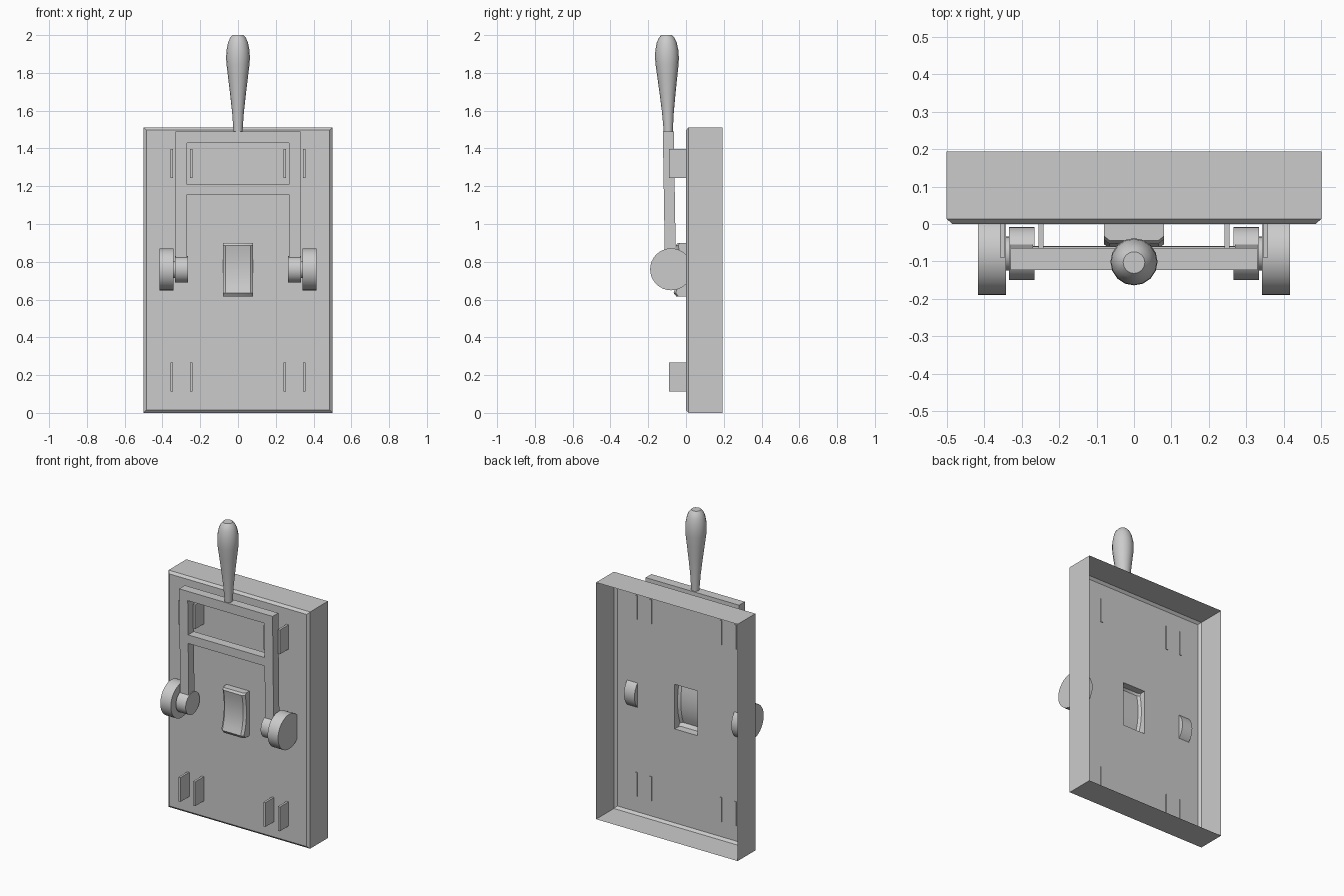
import bpy, bmesh, math
from mathutils import Matrix, Vector

if "Cube" in bpy.data.objects:
    bpy.data.objects.remove(bpy.data.objects["Cube"])


def finish(name, bm, smooth=False, recalc=True):
    if recalc:
        bmesh.ops.recalc_face_normals(bm, faces=bm.faces[:])
    me = bpy.data.meshes.new(name)
    bm.to_mesh(me)
    bm.free()
    ob = bpy.data.objects.new(name, me)
    bpy.context.scene.collection.objects.link(ob)
    if smooth:
        bpy.ops.object.select_all(action='DESELECT')
        ob.select_set(True)
        bpy.context.view_layer.objects.active = ob
        bpy.ops.object.shade_smooth_by_angle(angle=math.radians(35))
    return ob


def loop_rect(bm, hx, z0, z1, y):
    return [bm.verts.new((x, y, z)) for x, z in
            ((-hx, z0), (hx, z0), (hx, z1), (-hx, z1))]


def bridge(bm, a, b, closed=True):
    n = len(a)
    for i in range(n if closed else n - 1):
        j = (i + 1) % n
        bm.faces.new((a[i], a[j], b[j], b[i]))


def lathe(name, profile, segs, matrix):
    """Revolve (radius, height) pairs round z and cap both ends."""
    bm = bmesh.new()
    rings = [[bm.verts.new((r * math.cos(2 * math.pi * i / segs),
                            r * math.sin(2 * math.pi * i / segs), h))
              for i in range(segs)] for r, h in profile]
    for a, b in zip(rings, rings[1:]):
        bridge(bm, a, b)
    bm.faces.new(rings[0][::-1])
    bm.faces.new(rings[-1])
    bm.transform(matrix)
    return finish(name, bm, smooth=True)


# Wall plate: open-backed shell, chamfered front, opening behind the rocker
bm = bmesh.new()
loops = [loop_rect(bm, 0.08, 0.615, 0.90, 0.0),
         loop_rect(bm, 0.485, 0.015, 1.497, 0.0),
         loop_rect(bm, 0.5, 0.0, 1.512, 0.014),
         loop_rect(bm, 0.5, 0.0, 1.512, 0.193)]
for a, b in zip(loops, loops[1:]):
    bridge(bm, b, a)
bm.normal_update()
front = min(bm.faces, key=lambda f: f.calc_center_median().y)
if front.normal.y > 0:
    bmesh.ops.reverse_faces(bm, faces=bm.faces[:])
finish("wall_plate", bm, recalc=False)

# Rocker switch: hollow, concave front with chamfered rim
bm = bmesh.new()
rows = [(0.615, -0.05), (0.635, -0.066), (0.665, -0.056), (0.70, -0.047),
        (0.75, -0.041), (0.80, -0.041), (0.85, -0.046), (0.887, -0.053),
        (0.90, -0.044)]
cross = []
for z, y in rows:
    cross.append([bm.verts.new(p) for p in (
        (-0.08, 0, z), (-0.08, y + 0.012, z), (-0.065, y, z),
        (0.065, y, z), (0.08, y + 0.012, z), (0.08, 0, z))])
for a, b in zip(cross, cross[1:]):
    bridge(bm, a, b, closed=False)
bm.faces.new(cross[0][::-1])
bm.faces.new(cross[-1])
bm.normal_update()
front = min(bm.faces, key=lambda f: f.calc_center_median().y)
if front.normal.y > 0:
    bmesh.ops.reverse_faces(bm, faces=bm.faces[:])
finish("rocker_switch", bm, smooth=True, recalc=False)

# Lever frame: two arms and two crossbars, leaning slightly forward
bm = bmesh.new()
xs = (-0.33, -0.27, 0.27, 0.33)
zs = (0.76, 1.155, 1.21, 1.43, 1.49)
grid = [[bm.verts.new((x, -0.053 - (z - 0.76) * 0.016, z)) for x in xs] for z in zs]
for r in range(4):
    for c in range(3):
        if c != 1 or r in (1, 3):
            bm.faces.new((grid[r][c], grid[r][c + 1], grid[r + 1][c + 1], grid[r + 1][c]))
loose = [v for v in bm.verts if not v.link_faces]
bmesh.ops.delete(bm, geom=loose, context='VERTS')
ext = bmesh.ops.extrude_face_region(bm, geom=bm.faces[:], use_keep_orig=True)
moved = [g for g in ext["geom"] if isinstance(g, bmesh.types.BMVert)]
bmesh.ops.translate(bm, vec=(0, -0.058, 0), verts=moved)
bmesh.ops.dissolve_limit(bm, angle_limit=0.01, verts=bm.verts[:], edges=bm.edges[:])
finish("lever_frame", bm)

# Grip
lathe("lever_grip",
      [(0.024, 0), (0.031, 0.10), (0.042, 0.20), (0.053, 0.29), (0.061, 0.355),
       (0.063, 0.39), (0.061, 0.43), (0.053, 0.47), (0.042, 0.495), (0.029, 0.51)],
      16, Matrix.Translation((0, -0.094, 1.49)) @ Matrix.Rotation(math.radians(1), 4, 'X'))

# Pivots: boss, neck and large disc on each side
for side, label in ((-1, "left"), (1, "right")):
    place = Matrix.Translation((0, -0.079, 0.76)) @ Matrix.Rotation(side * math.pi / 2, 4, 'Y')
    lathe(label + "_pivot",
          [(0.071, 0.265), (0.071, 0.334), (0.045, 0.334), (0.045, 0.342),
           (0.111, 0.342), (0.111, 0.416)], 32, place)

# Contact tabs: pairs at the top and bottom of the plate
for side, label in ((-1, "left"), (1, "right")):
    for z, level in ((0.19, "lower"), (1.32, "upper")):
        for x, where in ((0.248, "inner"), (0.351, "outer")):
            bm = bmesh.new()
            bmesh.ops.create_cube(bm, size=1)
            bm.transform(Matrix.Translation((side * x, -0.042, z))
                         @ Matrix.Diagonal(Vector((0.014, 0.094, 0.155, 1))))
            finish(f"{label}_{level}_{where}_tab", bm)
